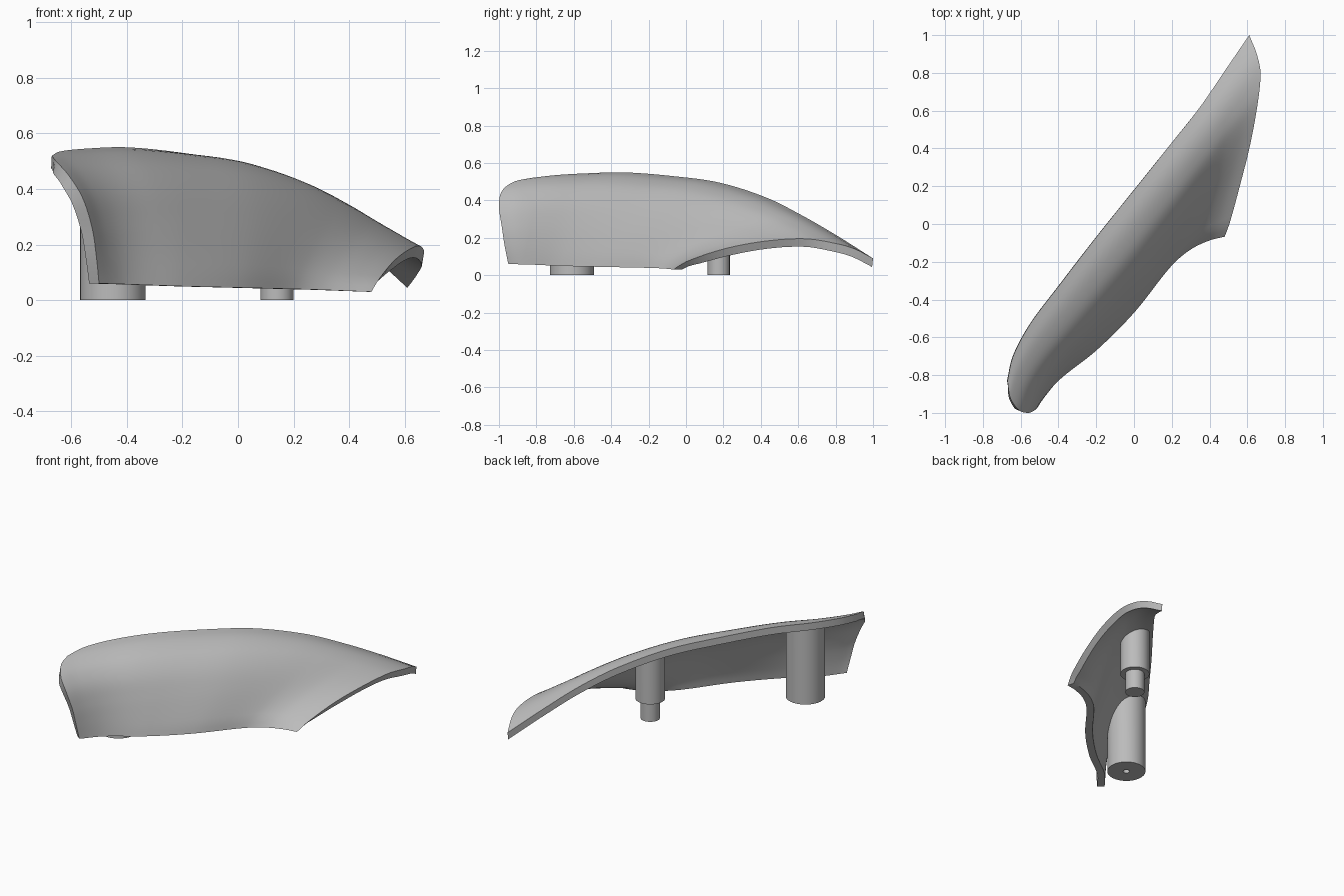
import bpy, bmesh, math
from mathutils import Vector
from mathutils.bvhtree import BVHTree

cube = bpy.data.objects.get("Cube")
if cube:
    bpy.data.objects.remove(cube, do_unlink=True)

# Material
grey = bpy.data.materials.new("plain grey")
grey.use_nodes = True
GREY = (0.5, 0.5, 0.5, 1.0)
grey.diffuse_color = GREY
grey.node_tree.nodes["Principled BSDF"].inputs["Base Color"].default_value = GREY


def smooth_curve(points):
    """Return a function of 0..1 that passes smoothly through the points."""
    pts = [Vector(p) for p in points]
    last = len(pts) - 1
    knots = [0.0]
    for a, b in zip(pts, pts[1:]):
        knots.append(knots[-1] + (b - a).length)
    total = knots[-1]
    knots = [k / total for k in knots]
    tangents = []
    for i in range(last + 1):
        a, b = max(i - 1, 0), min(i + 1, last)
        tangents.append((pts[b] - pts[a]) / (knots[b] - knots[a]))

    def evaluate(t):
        i = 0
        while i < last - 1 and t > knots[i + 1]:
            i += 1
        h = knots[i + 1] - knots[i]
        s = (t - knots[i]) / h
        blend = s * s * (3 - 2 * s)
        return (pts[i] * (1 - blend) + pts[i + 1] * blend
                + tangents[i] * (h * s * (1 - s) ** 2)
                - tangents[i + 1] * (h * s * s * (1 - s)))
    return evaluate


# The four border curves of the outer skin
bottom = smooth_curve([(-.5, -.95, .06), (-.4, -.83, .057), (-.2, -.67, .05),
                       (0, -.47, .045), (.2, -.22, .04), (.3, -.135, .037),
                       (.4, -.087, .033), (.48, -.067, .03)])
top = smooth_curve([(-.67, -.83, .52), (-.64, -.7, .535), (-.55, -.53, .545),
                    (-.4, -.33, .55), (-.2, -.07, .53), (0, .18, .495),
                    (.2, .43, .415), (.35, .62, .32), (.48, .81, .21), (.61, 1, .09)])
front_end = smooth_curve([(-.5, -.95, .06), (-.51, -.97, .16), (-.525, -.985, .26),
                          (-.56, -1, .37), (-.61, -.985, .45), (-.655, -.92, .5),
                          (-.67, -.83, .52)])
back_end = smooth_curve([(.48, -.067, .03), (.505, 0, .072), (.56, .2, .14),
                         (.615, .42, .182), (.655, .64, .195), (.67, .8, .17),
                         (.65, .9, .142), (.61, 1, .09)])


def skin(u, v):
    """Blend the four borders into one surface."""
    corners = ((bottom(0) * (1 - u) + bottom(1) * u) * (1 - v)
               + (top(0) * (1 - u) + top(1) * u) * v)
    return (bottom(u) * (1 - v) + top(u) * v
            + front_end(v) * (1 - u) + back_end(v) * u - corners)


def inward(u, v):
    """Direction of the wall thickness: level at the bottom, downward at the top."""
    e = 0.01
    du = skin(min(u + e, 1), v) - skin(max(u - e, 0), v)
    dv = skin(u, min(v + e, 1)) - skin(u, max(v - e, 0))
    d = -du.cross(dv).normalized()
    level = 1 - 0.8 * v * v
    return Vector((d.x * level, d.y * level, d.z * min(1, 3 * v))).normalized()


def finish(bm, name):
    bmesh.ops.recalc_face_normals(bm, faces=bm.faces)
    mesh = bpy.data.meshes.new(name)
    bm.to_mesh(mesh)
    bm.free()
    mesh.materials.append(grey)
    obj = bpy.data.objects.new(name, mesh)
    bpy.context.collection.objects.link(obj)
    bpy.ops.object.select_all(action='DESELECT')
    obj.select_set(True)
    bpy.context.view_layer.objects.active = obj
    bpy.ops.object.shade_smooth_by_angle(angle=math.radians(35))
    return obj


# Curved shell: outer skin, inner skin and rim
NU, NV, WALL = 72, 28, 0.046
bm = bmesh.new()
outer, inner = [], []
for i in range(NU + 1):
    u = i / NU
    outer.append([bm.verts.new(skin(u, j / NV)) for j in range(NV + 1)])
    inner.append([bm.verts.new(skin(u, j / NV) + inward(u, j / NV) * WALL)
                  for j in range(NV + 1)])
for i in range(NU):
    for j in range(NV):
        for grid in (outer, inner):
            quad = [grid[i][j], grid[i + 1][j], grid[i + 1][j + 1], grid[i][j + 1]]
            bm.faces.new(quad if grid is outer else quad[::-1])
for j in (0, NV):
    for i in range(NU):
        bm.faces.new((outer[i][j], outer[i + 1][j], inner[i + 1][j], inner[i][j]))
for i in (0, NU):
    for j in range(NV):
        bm.faces.new((outer[i][j], outer[i][j + 1], inner[i][j + 1], inner[i][j]))
bm.normal_update()
shell_tree = BVHTree.FromBMesh(bm)
finish(bm, "curved_shell")


# Mounting pegs that rise until they meet the inside of the shell
def peg(name, x, y, profile, sides=48):
    bm = bmesh.new()
    rings = []
    for radius, z in profile:
        ring = []
        for k in range(sides):
            a = math.tau * k / sides
            px, py = x + radius * math.cos(a), y + radius * math.sin(a)
            height = z
            if z is None:
                hit = shell_tree.ray_cast(Vector((px, py, -1)), Vector((0, 0, 1)))[0]
                height = hit.z + 0.012 if hit else 0.3
            ring.append(bm.verts.new((px, py, height)))
        rings.append(ring)
    bm.faces.new(rings[0])
    for low, high in zip(rings, rings[1:]):
        for k in range(sides):
            n = (k + 1) % sides
            bm.faces.new((low[k], low[n], high[n], high[k]))
    return finish(bm, name)


peg("front_peg", -.45, -.61, [(.02, .15), (.02, 0), (.118, 0), (.118, None)])
peg("rear_stepped_peg", .14, .175, [(.059, 0), (.059, .13), (.09, .13), (.09, None)])
